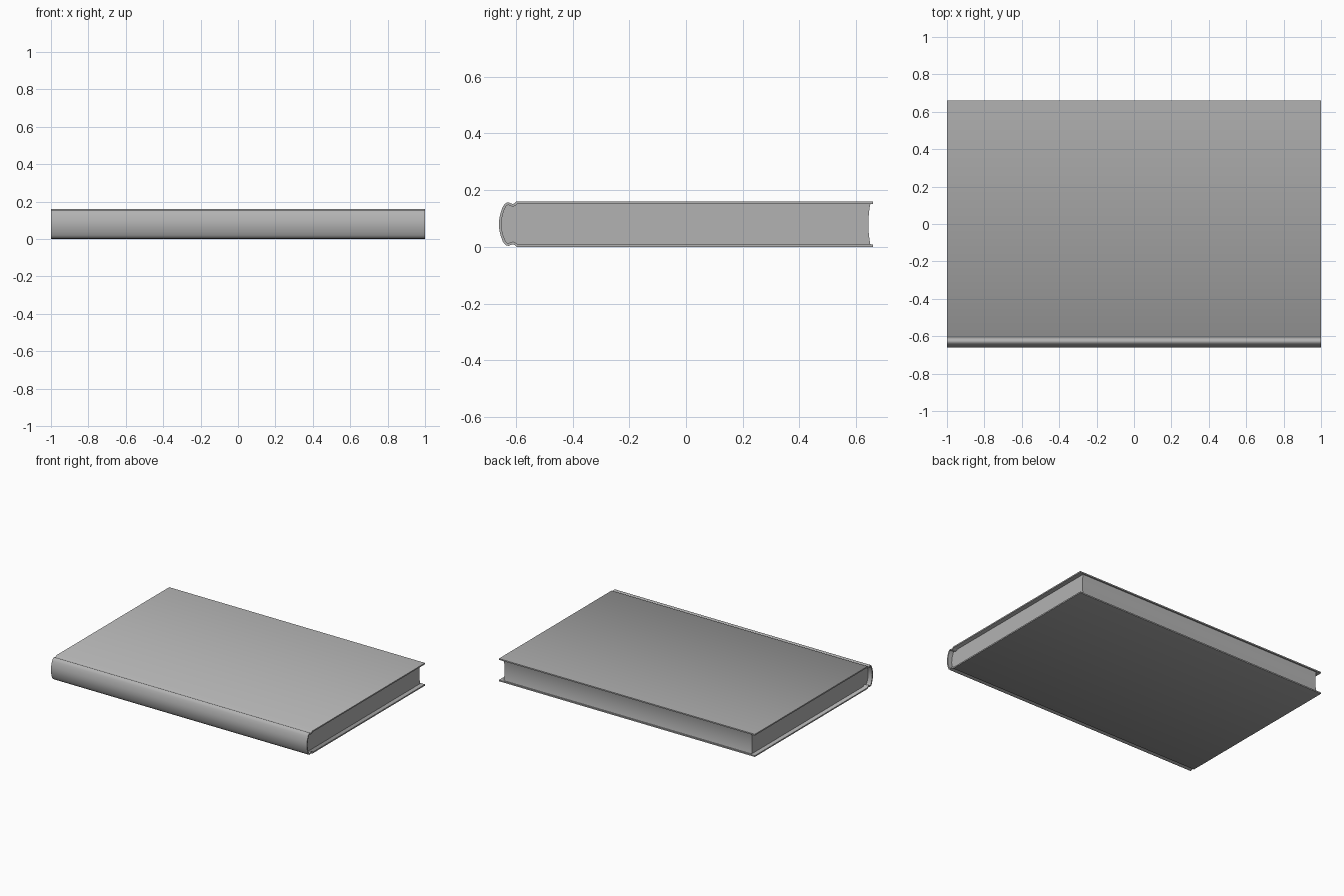
import bpy, bmesh
from mathutils import Vector

if "Cube" in bpy.data.objects:
    bpy.data.objects.remove(bpy.data.objects["Cube"])

MID = 0.08      # mid height of the book
THICK = 0.009   # cover board thickness

grey = bpy.data.materials.new("dark_grey")
grey.diffuse_color = (0.45, 0.45, 0.45, 1)
grey.use_nodes = True
grey.node_tree.nodes["Principled BSDF"].inputs["Base Color"].default_value = grey.diffuse_color


def mirror(half):
    """Complete a top-half profile (y, z from mid) whose last point is on the mid line."""
    return half + [(y, -z) for y, z in reversed(half[:-1])]


def offset(pts, d):
    """Inward offset of an open profile, mitred at the corners."""
    out = []
    for i, p in enumerate(pts):
        p = Vector(p)
        dirs = []
        if i > 0:
            dirs.append((p - Vector(pts[i - 1])).normalized())
        if i < len(pts) - 1:
            dirs.append((Vector(pts[i + 1]) - p).normalized())
        normals = [Vector((-t.y, t.x)) for t in dirs]
        n = sum(normals, Vector((0, 0))).normalized()
        out.append(tuple(p + n * d / max(n.dot(normals[0]), 0.5)))
    return out


def extrude_x(name, profile, half_len):
    bm = bmesh.new()
    face = bm.faces.new([bm.verts.new((-half_len, y, z + MID)) for y, z in profile])
    res = bmesh.ops.extrude_face_region(bm, geom=[face])
    moved = [v for v in res["geom"] if isinstance(v, bmesh.types.BMVert)]
    bmesh.ops.translate(bm, verts=moved, vec=(2 * half_len, 0, 0))
    bmesh.ops.recalc_face_normals(bm, faces=bm.faces)
    mesh = bpy.data.meshes.new(name)
    bm.to_mesh(mesh)
    bm.free()
    mesh.materials.append(grey)
    obj = bpy.data.objects.new(name, mesh)
    bpy.context.collection.objects.link(obj)
    bpy.ops.object.select_all(action='DESELECT')
    obj.select_set(True)
    bpy.context.view_layer.objects.active = obj
    bpy.ops.object.shade_smooth_by_angle(angle=1.05)
    return obj


# Case: two boards, hinge grooves and rounded spine in one wrapped profile
outer = mirror([(0.66, 0.08), (-0.598, 0.08), (-0.604, 0.074), (-0.610, 0.071),
                (-0.617, 0.073), (-0.625, 0.0765), (-0.633, 0.0755), (-0.641, 0.069),
                (-0.647, 0.059), (-0.653, 0.042), (-0.658, 0.022), (-0.66, 0.0)])
inner = offset(outer, THICK)
extrude_x("cover", outer + inner[::-1], 1.0)

# Page block: fills the case, with a hollow fore-edge
spine_side = offset(outer, THICK - 0.0005)[1:-1]
top = spine_side[0][1]
fore = [(0.643 + 0.007 * (k / 6) ** 2, top * k / 6) for k in range(-6, 7)]
extrude_x("pages", spine_side + fore, 0.968)
